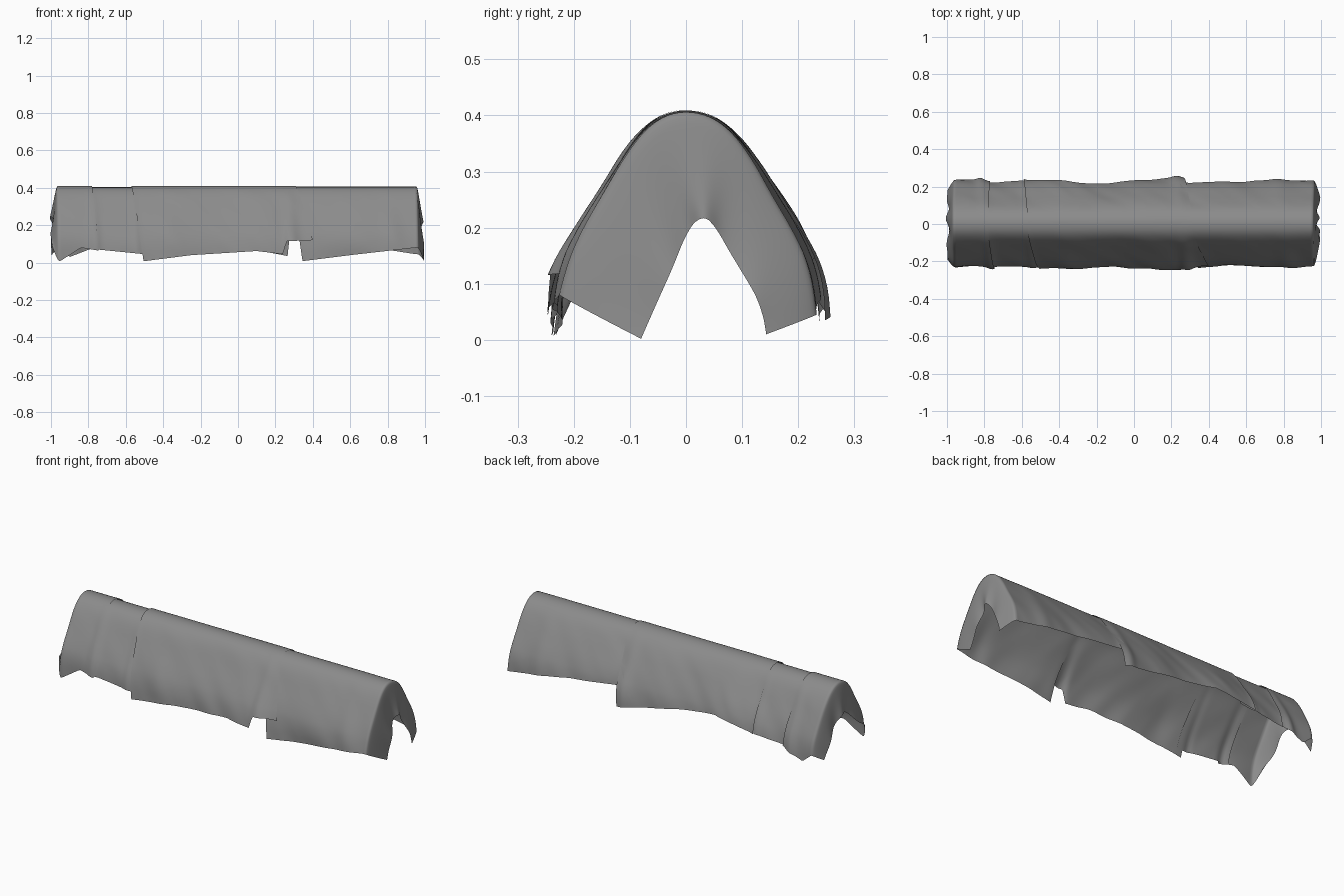
import bpy, math
from mathutils import noise, Vector

if "Cube" in bpy.data.objects:
    bpy.data.objects.remove(bpy.data.objects["Cube"])

NT = 72  # columns across the ridge
# half cross-section: (square root of depth below ridge, half width)
PROFILE = [(0, 0), (0.11, 0.048), (0.22, 0.09), (0.30, 0.119), (0.39, 0.156),
           (0.46, 0.192), (0.54, 0.227), (0.65, 0.237)]
# gathered tucks near the seams: (x, height, width)
TUCKS = [(-0.79, 0.012, 0.025), (-0.57, 0.006, 0.02), (-0.38, 0.006, 0.06),
         (0.26, 0.013, 0.035), (0.80, 0.008, 0.05)]

mat = bpy.data.materials.new("dark_grey_cloth")
mat.diffuse_color = (0.26, 0.26, 0.26, 1)
mat.use_nodes = True
mat.node_tree.nodes["Principled BSDF"].inputs["Base Color"].default_value = mat.diffuse_color


def interp(pts, x):
    """Linear interpolation through (x, value) pairs."""
    if x <= pts[0][0]:
        return pts[0][1]
    for (a, va), (b, vb) in zip(pts, pts[1:]):
        if x <= b:
            return va + (vb - va) * (x - a) / (b - a)
    return pts[-1][1]


def soft(pts, x, r):
    """Interpolation with rounded corners."""
    return sum(interp(pts, x + k * r) for k in (-1, -0.5, 0, 0.5, 1)) / 5


def fold(x, w):
    """Sideways cloth ripple, growing towards the hem."""
    n = noise.noise(Vector((x * 3.2, w * 1.2, 3.1))) * 0.022
    n += noise.noise(Vector((x * 9 + w * 3, w * 2, 8.4))) * 0.008
    n += sum(h * math.exp(-((x + 0.03 * w - c) / s) ** 2) for c, h, s in TUCKS)
    return n * abs(w) ** 1.2


def drape(x, w, front, back, lift):
    """Point on the arched cross-section, w = -1 front hem .. 1 back hem."""
    hem = interp(front if w < 0 else back, x)
    top = 0.406 + lift
    d = (top - hem) * abs(w) ** 1.7
    q = math.sqrt(d)
    y = soft(PROFILE, q, min(q, 0.04)) + lift * abs(w) + fold(x, w)
    return Vector((x, math.copysign(y, w) + 0.004 * min(1, q * 3), top - d))


def sheet(name, left, right, front, back, lift=0.0, cap=None):
    """left/right: (x at ridge, x at front hem, x at back hem).
    cap: (end side, x reach, opening outline as (t, y, z))."""
    ws = [-1 + 2 * i / NT for i in range(NT + 1)]
    nx = max(10, int((right[0] - left[0]) * 90))

    def edge(e, w):
        return e[0] + (e[1 if w < 0 else 2] - e[0]) * abs(w) ** 1.5

    rows = []
    for j in range(nx + 1):
        f = j / nx
        rows.append([drape(edge(left, w) * (1 - f) + edge(right, w) * f,
                           w, front, back, lift) for w in ws])
    if cap:  # wrap over the end, down to the opening
        side, reach, outline = cap
        if side < 0:
            rows.reverse()
        rim = rows[-1]
        ys, zs = [o[:2] for o in outline], [(o[0], o[2]) for o in outline]
        for k in range(1, 15):
            f = k / 14
            row = []
            for p, w in zip(rim, ws):
                r = min(0.12, 1 - abs(w))
                y, z = soft(ys, w, r), soft(zs, w, r)
                bulge = reach * (0.4 * f ** 0.5 + 0.6 * f * (0.5 + 0.5 * abs(w)))
                bulge += 0.012 * math.sin(w * 9 + 1) * f * f * (1 - abs(w))
                row.append(Vector((p.x + side * bulge,
                                   p.y + (y - p.y) * f ** 1.15,
                                   p.z + (z - p.z) * f ** 1.1)))
            rows.append(row)
        if side < 0:
            rows.reverse()
    n = NT + 1
    verts = [p for r in rows for p in r]
    faces = [(j * n + i, (j + 1) * n + i, (j + 1) * n + i + 1, j * n + i + 1)
             for j in range(len(rows) - 1) for i in range(NT)]
    me = bpy.data.meshes.new(name)
    me.from_pydata(verts, [], faces)
    me.shade_smooth()
    me.materials.append(mat)
    ob = bpy.data.objects.new(name, me)
    bpy.context.collection.objects.link(ob)


# left end cloth, wrapping down over the end
sheet("left_end_cloth", (-0.965, -0.955, -0.955), (-0.78, -0.745, -0.77),
      [(-0.95, 0.008), (-0.84, 0.08), (-0.75, 0.065)],
      [(-0.96, 0.08), (-0.9, 0.03), (-0.77, 0.08)], 0.003,
      cap=(-1, 0.042, [(-1, -0.19, 0.10), (-0.6, -0.11, 0.15), (-0.25, -0.03, 0.235),
                       (0, 0.02, 0.25), (0.3, 0.07, 0.21), (0.65, 0.12, 0.13),
                       (1, 0.18, 0.04)]))

# short cloth between left end and middle
sheet("left_cloth", (-0.82, -0.80, -0.82), (-0.52, -0.47, -0.5),
      [(-0.8, 0.075), (-0.5, 0.045)],
      [(-0.8, 0.08), (-0.5, 0.11)], -0.003)

# long middle cloth
sheet("middle_cloth", (-0.57, -0.505, -0.59), (0.31, 0.40, 0.265),
      [(-0.5, 0.008), (-0.25, 0.04), (0.1, 0.062), (0.24, 0.045), (0.26, 0.115), (0.4, 0.12)],
      [(-0.6, 0.10), (-0.34, 0.14), (-0.09, 0.105), (0.265, 0.035)], 0.004)

# right cloth, with two flaps hanging over the end
sheet("right_cloth", (0.28, 0.345, 0.24), (0.955, 0.96, 0.96),
      [(0.345, 0.008), (0.6, 0.04), (0.95, 0.08)],
      [(0.25, 0.145), (0.6, 0.10), (0.95, 0.045)], 0.0,
      cap=(1, 0.036, [(-1, -0.08, 0.002), (-0.75, -0.048, 0.075), (-0.5, -0.022, 0.132),
                      (-0.25, 0.0, 0.19), (0, 0.025, 0.222), (0.2, 0.048, 0.212),
                      (0.4, 0.072, 0.165), (0.6, 0.11, 0.105), (0.8, 0.135, 0.06),
                      (1, 0.143, 0.01)]))
